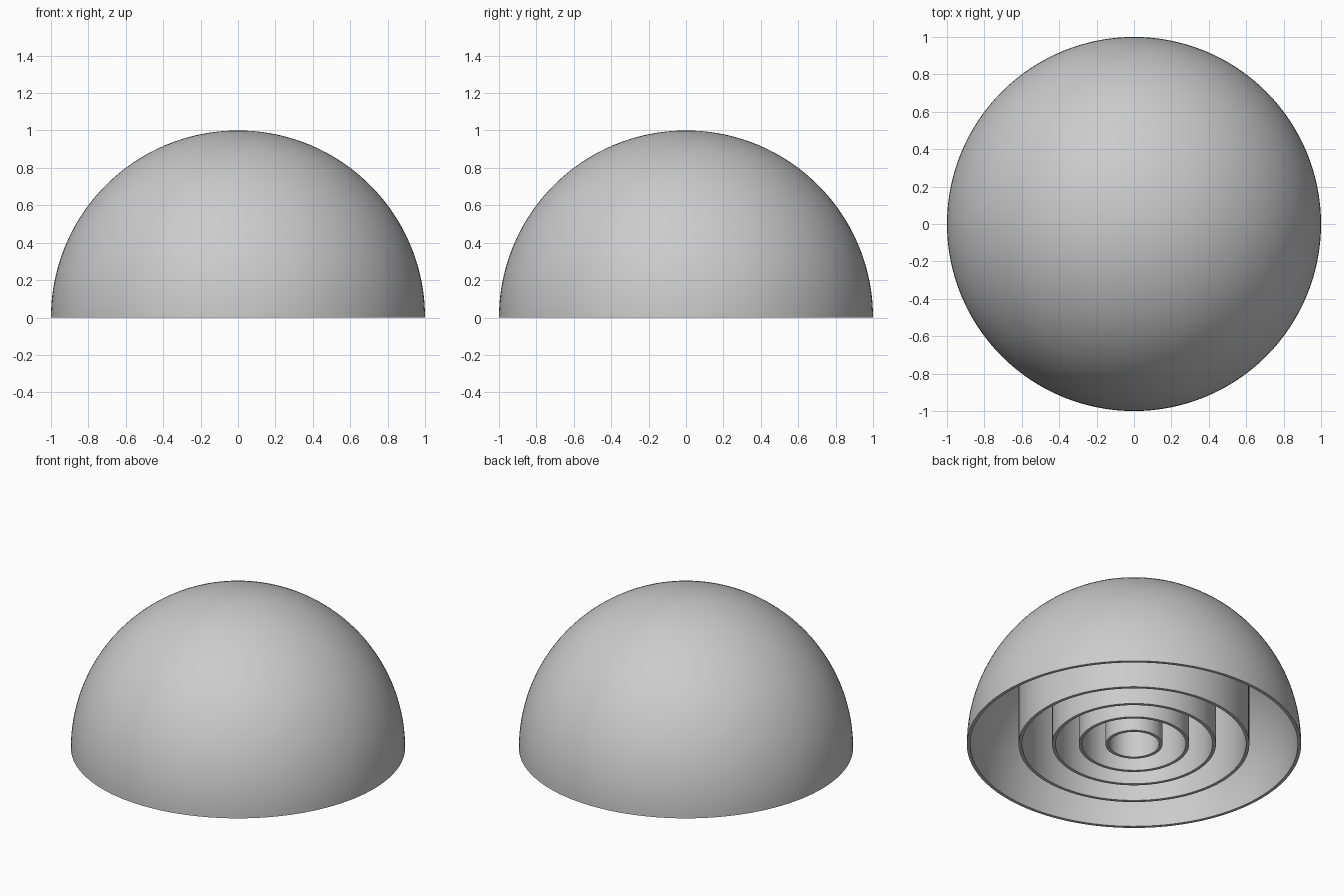
import bpy, bmesh
from math import sin, cos, pi, radians, sqrt

cube = bpy.data.objects.get("Cube")
if cube:
    bpy.data.objects.remove(cube)

SEGMENTS = 128
ARC_STEPS = 40
WALL = 0.02

grey = bpy.data.materials.new("light_grey")
grey.use_nodes = True
grey.diffuse_color = (0.6, 0.6, 0.6, 1)
grey.node_tree.nodes["Principled BSDF"].inputs["Base Color"].default_value = (0.6, 0.6, 0.6, 1)


def lathe(name, profile, closed):
    """Spin an (r, z) profile around the z axis into a smooth solid."""
    bm = bmesh.new()
    verts = [bm.verts.new((r, 0, z)) for r, z in profile]
    edges = [bm.edges.new(pair) for pair in zip(verts, verts[1:])]
    if closed:
        edges.append(bm.edges.new((verts[-1], verts[0])))
    bmesh.ops.spin(bm, geom=verts + edges, axis=(0, 0, 1), cent=(0, 0, 0),
                   angle=2 * pi, steps=SEGMENTS, use_merge=True)
    bmesh.ops.remove_doubles(bm, verts=bm.verts, dist=0.0001)
    bmesh.ops.recalc_face_normals(bm, faces=bm.faces)
    mesh = bpy.data.meshes.new(name)
    bm.to_mesh(mesh)
    bm.free()
    mesh.materials.append(grey)
    obj = bpy.data.objects.new(name, mesh)
    bpy.context.collection.objects.link(obj)
    bpy.ops.object.select_all(action='DESELECT')
    obj.select_set(True)
    bpy.context.view_layer.objects.active = obj
    bpy.ops.object.shade_smooth_by_angle(angle=radians(30))


def arc(radius):
    """Quarter circle from the pole down to the rim."""
    angles = [i * pi / 2 / ARC_STEPS for i in range(ARC_STEPS + 1)]
    return [(radius * sin(a), radius * cos(a)) for a in angles]


# Hollow dome shell, open underneath
lathe("dome_shell", arc(1) + arc(1 - WALL)[::-1], closed=False)

# Concentric ring walls, each rising until it meets the dome
for number, outer in enumerate((0.17, 0.33, 0.49, 0.69), start=1):
    inner = outer - WALL
    top_outer, top_inner = (sqrt((1 - WALL / 2) ** 2 - r * r) for r in (outer, inner))
    lathe(f"inner_ring_{number}",
          [(outer, 0), (outer, top_outer), (inner, top_inner), (inner, 0)], closed=True)
